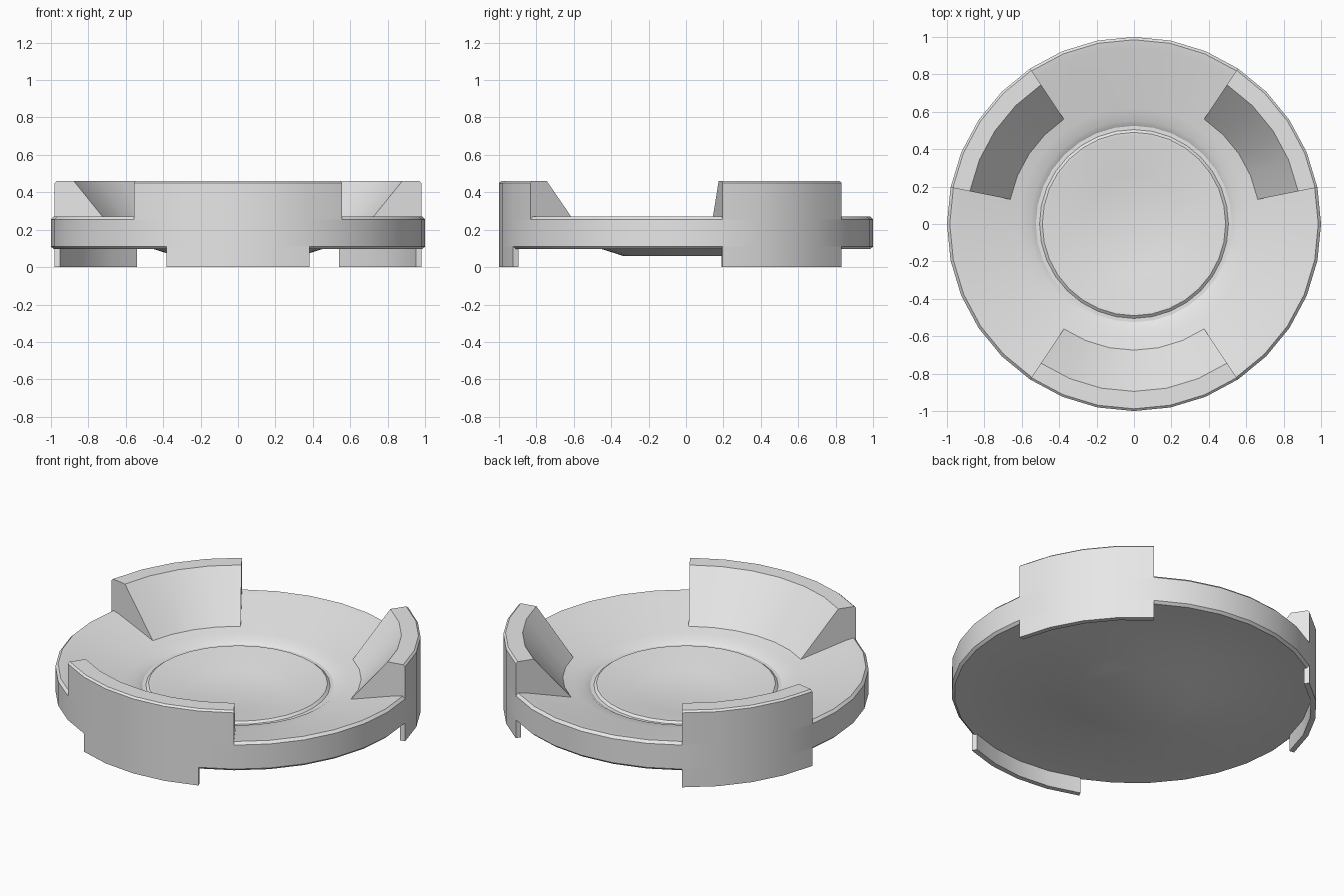
import bpy, bmesh, math

if "Cube" in bpy.data.objects:
    bpy.data.objects.remove(bpy.data.objects["Cube"])

SEG = 32                       # sides of the full disc
STEP = 2 * math.pi / SEG

grey = bpy.data.materials.new("light_grey")
grey.diffuse_color = (0.8, 0.8, 0.8, 1)
grey.use_nodes = True
grey.node_tree.nodes["Principled BSDF"].inputs["Base Color"].default_value = grey.diffuse_color


def finish(name, bm):
    bmesh.ops.recalc_face_normals(bm, faces=bm.faces)
    mesh = bpy.data.meshes.new(name)
    bm.to_mesh(mesh)
    bm.free()
    mesh.materials.append(grey)
    ob = bpy.data.objects.new(name, mesh)
    bpy.context.collection.objects.link(ob)
    bpy.ops.object.select_all(action='DESELECT')
    ob.select_set(True)
    bpy.context.view_layer.objects.active = ob
    bpy.ops.object.shade_smooth_by_angle(angle=math.radians(30))
    return ob


def ring(bm, profile, step):
    a = step * STEP
    return [bm.verts.new((r * math.cos(a), r * math.sin(a), z)) for r, z in profile]


def disc(name, profile):
    """Full turn of an open (r, z) profile, closed by flat caps at both ends."""
    bm = bmesh.new()
    cols = [ring(bm, profile, i) for i in range(SEG)]
    for i in range(SEG):
        a, b = cols[i], cols[(i + 1) % SEG]
        for k in range(len(profile) - 1):
            bm.faces.new((a[k], b[k], b[k + 1], a[k + 1]))
    bm.faces.new([c[0] for c in cols])
    bm.faces.new([c[-1] for c in cols])
    return finish(name, bm)


def sector(name, profile, first, last):
    """Partial turn of a closed (r, z) profile, from segment first to last."""
    bm = bmesh.new()
    cols = [ring(bm, profile, i) for i in range(first, last + 1)]
    n = len(profile)
    for a, b in zip(cols, cols[1:]):
        for k in range(n):
            bm.faces.new((a[k], b[k], b[(k + 1) % n], a[(k + 1) % n]))
    bm.faces.new(cols[0])
    bm.faces.new(cols[-1])
    return finish(name, bm)


# Dished disc: top floor, ring groove, bowl, then rim and underside
disc("dished_disc", [
    (0.265, 0.11), (0.475, 0.162), (0.49, 0.162), (0.505, 0.15), (0.525, 0.15),
    (0.555, 0.168), (0.62, 0.178), (0.94, 0.263), (0.985, 0.27), (1.0, 0.255),
    (1.0, 0.11), (0.985, 0.096), (0.5, 0.112), (0.336, 0.06)])

# Raised lugs with a sloping inner face, and thin tabs below the rim
lug = [(1.0, 0.255), (1.0, 0.45), (0.988, 0.46), (0.895, 0.46),
       (0.67, 0.187), (0.68, 0.17), (0.96, 0.2)]
tab = [(1.0, 0.11), (1.0, 0.0), (0.97, 0.0), (0.97, 0.13)]

# (name, lug segments, tab segments); the front lug is wider than its tab
for side, lug_span, tab_span in (("right", (1, 5), (1, 5)),
                                 ("left", (11, 15), (11, 15)),
                                 ("front", (21, 27), (22, 26))):
    sector(side + "_lug", lug, *lug_span)
    sector(side + "_tab", tab, *tab_span)
